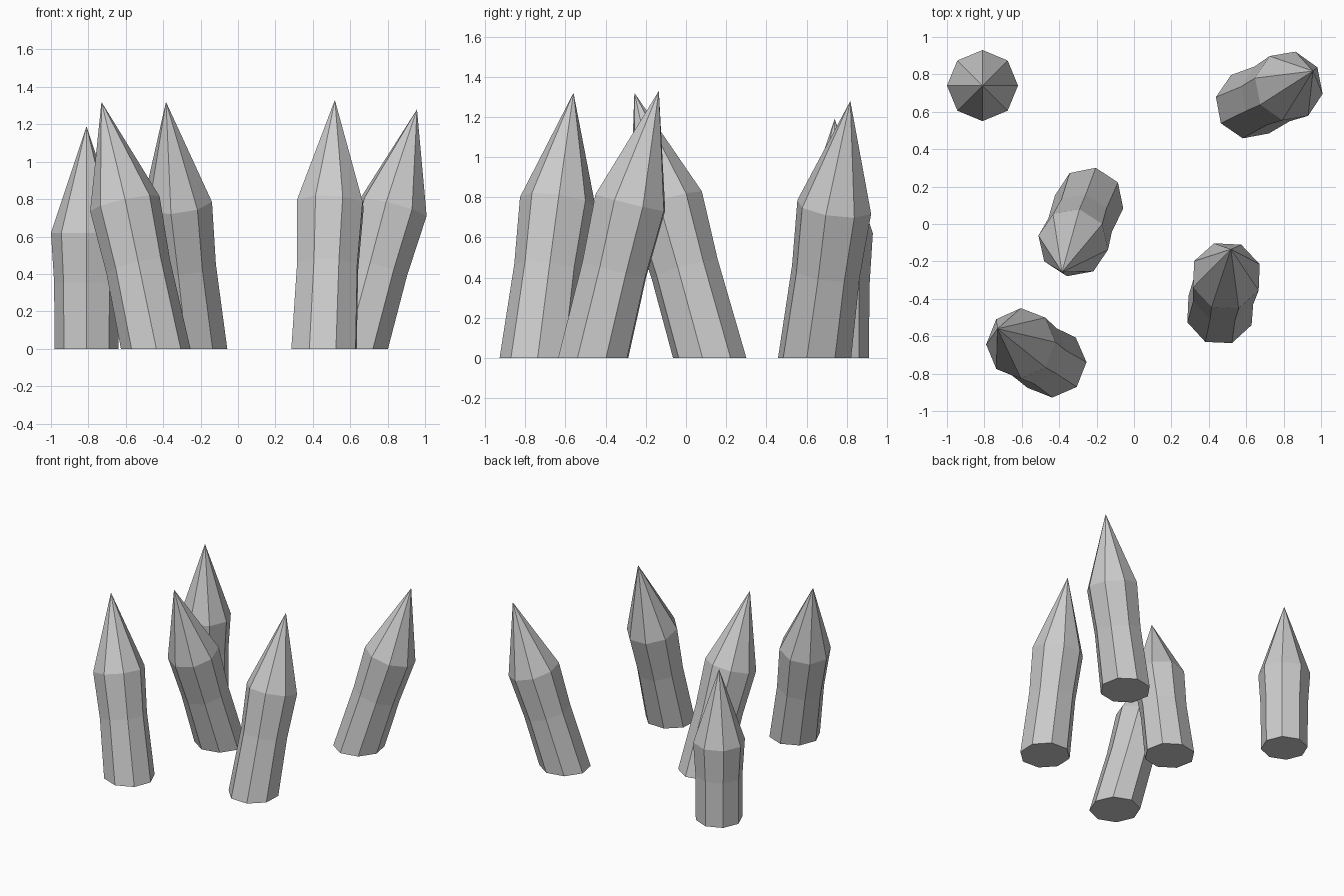
import bpy, bmesh, math
from mathutils import Vector, Matrix

if "Cube" in bpy.data.objects:
    bpy.data.objects.remove(bpy.data.objects["Cube"])

SIDES = 8


def ring(bm, centre, radius, spin, axis):
    """Octagon of vertices, tilted square to the given axis."""
    tilt = Vector((0, 0, 1)).rotation_difference(axis).to_matrix()
    verts = []
    for i in range(SIDES):
        a = spin + i * math.tau / SIDES
        p = Vector((math.cos(a), math.sin(a), 0)) * radius
        verts.append(bm.verts.new(centre + tilt @ p))
    return verts


def stake(name, base, shoulder, tip, spin, radii):
    base = Vector((*base, 0))
    shoulder, tip = Vector(shoulder), Vector(tip)
    up = Vector((0, 0, 1))
    lean = (tip - base).normalized()
    bm = bmesh.new()
    spin = math.radians(spin)
    # flat foot, slim waist, wide shoulder
    rings = [ring(bm, base, radii[0], spin, up),
             ring(bm, base.lerp(shoulder, 0.57), radii[1], spin, lean),
             ring(bm, shoulder, radii[2], spin, lean)]
    bm.faces.new(rings[0][::-1])
    for low, high in zip(rings, rings[1:]):
        for i in range(SIDES):
            j = (i + 1) % SIDES
            bm.faces.new((low[i], low[j], high[j], high[i]))
    # sharpened point
    apex = bm.verts.new(tip)
    for i in range(SIDES):
        bm.faces.new((rings[2][i], rings[2][(i + 1) % SIDES], apex))
    bmesh.ops.recalc_face_normals(bm, faces=bm.faces)
    mesh = bpy.data.meshes.new(name)
    bm.to_mesh(mesh)
    bm.free()
    bpy.context.collection.objects.link(bpy.data.objects.new(name, mesh))


LEANING = (0.186, 0.174, 0.19)

# one upright stake and four leaning ones
stake("upright_stake", (-0.81, 0.74), (-0.81, 0.74, 0.62),
      (-0.81, 0.74, 1.19), 0, (0.171, 0.173, 0.19))
stake("front_left_stake", (-0.44, -0.742), (-0.605, -0.638, 0.775),
      (-0.73, -0.56, 1.32), 1, LEANING)
stake("middle_stake", (-0.24, 0.118), (-0.325, -0.10, 0.775),
      (-0.385, -0.257, 1.32), -11, LEANING)
stake("front_right_stake", (0.46, -0.462), (0.494, -0.277, 0.775),
      (0.518, -0.135, 1.33), 20, LEANING)
stake("back_right_stake", (0.62, 0.64), (0.828, 0.738, 0.752),
      (0.957, 0.818, 1.28), 33, LEANING)
